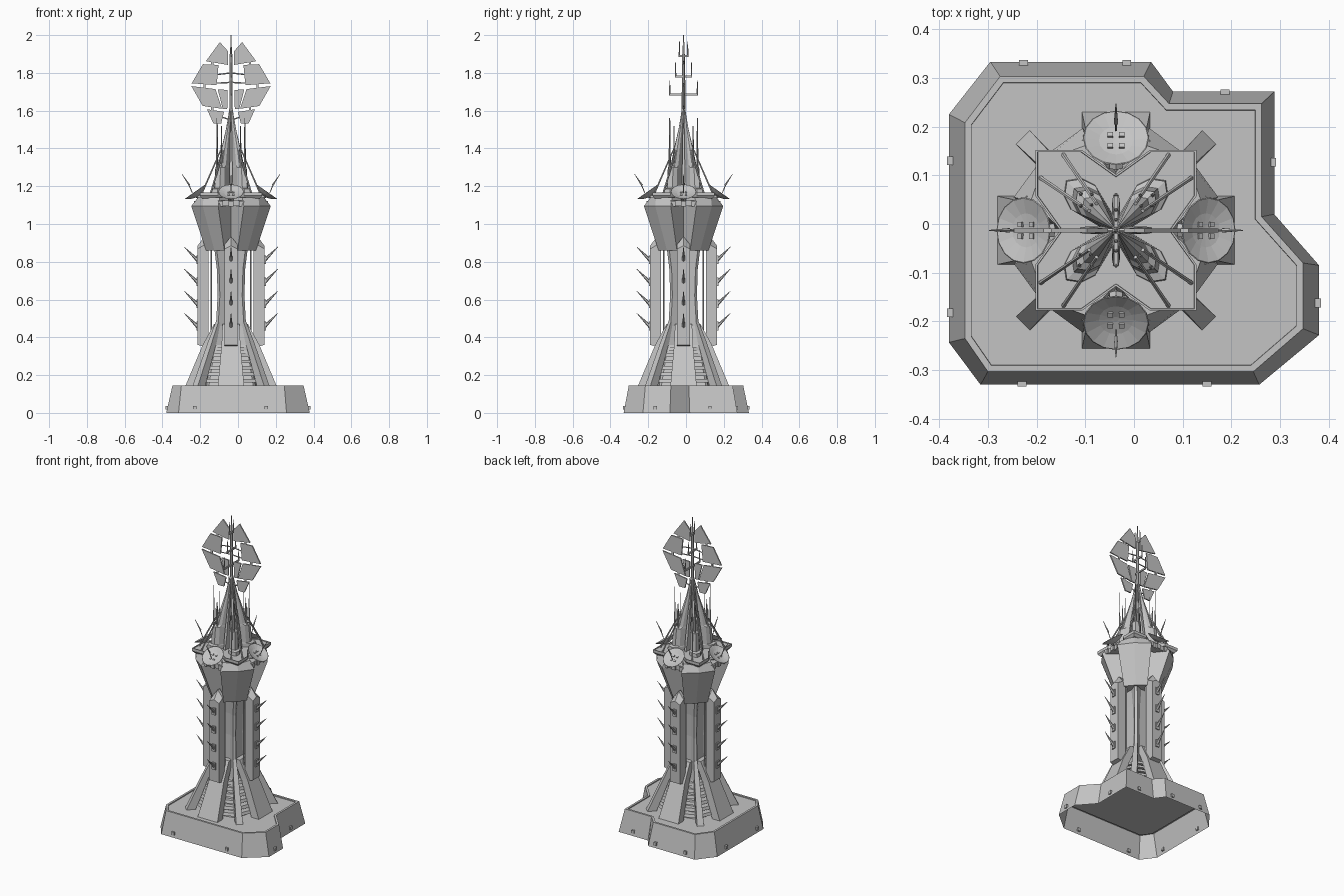
import bpy, bmesh, math
from mathutils import Vector, Matrix

if "Cube" in bpy.data.objects:
    bpy.data.objects.remove(bpy.data.objects["Cube"])

stone = bpy.data.materials.new("grey stone")
stone.use_nodes = True
GREY = (0.55, 0.55, 0.55, 1)
stone.diffuse_color = GREY
stone.node_tree.nodes["Principled BSDF"].inputs["Base Color"].default_value = GREY
AXIS = Vector((-0.037, -0.013, 0))  # tower axis on the plinth


def finish(name, bm, loc=AXIS):
    bmesh.ops.recalc_face_normals(bm, faces=bm.faces)
    mesh = bpy.data.meshes.new(name)
    bm.to_mesh(mesh)
    bm.free()
    mesh.materials.append(stone)
    ob = bpy.data.objects.new(name, mesh)
    ob.location = loc
    bpy.context.collection.objects.link(ob)
    return ob


def four(name, bm, start=0):
    """Repeat a part around the tower axis."""
    src = bpy.data.meshes.new("temp")
    bm.to_mesh(src)
    bm.free()
    out = bmesh.new()
    for k in range(4):
        copy = src.copy()
        copy.transform(Matrix.Rotation(math.radians(start + 90 * k), 4, "Z"))
        out.from_mesh(copy)
        bpy.data.meshes.remove(copy)
    bpy.data.meshes.remove(src)
    return finish(name, out)


def loft(bm, rings, bottom=True):
    """Skin matching closed rings of 3D points and cap the ends."""
    vs = [[bm.verts.new(p) for p in ring] for ring in rings]
    n = len(vs[0])
    for a, b in zip(vs, vs[1:]):
        for i in range(n):
            bm.faces.new((a[i], a[(i + 1) % n], b[(i + 1) % n], b[i]))
    if bottom:
        bm.faces.new(vs[0][::-1])
    return bm.faces.new(vs[-1])


def ring4(quarter, z):
    """Close a quarter outline into a full one by quarter turns."""
    pts = []
    for k in range(4):
        for x, y in quarter:
            for _ in range(k):
                x, y = -y, x
            pts.append((x, y, z))
    return pts


def slab(r0, r1, hw, z):
    return [(r0, -hw, z), (r1, -hw, z), (r1, hw, z), (r0, hw, z)]


def sink(bm, top, width, depth):
    """Leave a flat rim and drop the deck inside it."""
    bm.normal_update()
    for w in (width, .0006):
        bmesh.ops.inset_region(bm, faces=[top], thickness=w, use_even_offset=True)
    bmesh.ops.translate(bm, verts=top.verts, vec=(0, 0, -depth))


def rod(bm, a, b, r0, r1, sides=6):
    a, b = Vector(a), Vector(b)
    d = b - a
    m = Matrix.Translation((a + b) / 2) @ d.to_track_quat("Z", "Y").to_matrix().to_4x4()
    bmesh.ops.create_cone(bm, cap_ends=True, segments=sides, radius1=r0,
                          radius2=r1, depth=d.length, matrix=m)


def box(bm, c, s, turn=0):
    m = Matrix.Translation(c) @ Matrix.Rotation(turn, 4, "Y") @ Matrix.Diagonal((*s, 1))
    bmesh.ops.create_cube(bm, size=1, matrix=m)


# Plinth: hollow below, with sloped walls and a sunken deck
low = [(-.38, .225), (-.295, .333), (.035, .333), (.08, .272), (.288, .272), (.288, .02),
       (.38, -.085), (.38, -.228), (.257, -.33), (-.315, -.33), (-.38, -.243)]
high = [(-.347, .208), (-.275, .303), (.02, .303), (.072, .247), (.262, .247), (.262, .015),
        (.347, -.08), (.347, -.215), (.245, -.303), (-.3, -.303), (-.347, -.235)]
bm = bmesh.new()
sink(bm, loft(bm, [[(x, y, 0) for x, y in low], [(x, y, .145) for x, y in high]], False),
     .013, .006)
finish("plinth", bm, (0, 0, 0))

# Small lamps around the plinth
bm = bmesh.new()
for x, y in [(-.227, .328), (-.015, .328), (.187, .267), (.283, .127), (.375, -.162),
             (.15, -.325), (-.23, -.325), (-.375, -.182), (-.375, .13)]:
    box(bm, (x, y, .027), (.018, .018, .02))
finish("plinth_lamps", bm, (0, 0, 0))

# Central shaft with ribbed corners
bm = bmesh.new()
loft(bm, [ring4([(ra, -.03), (ra, .03), (c, c - .012), (c - .012, c)], z) for z, ra, c in
          [(.139, .15, .13), (.36, .075, .095), (.46, .06, .08), (.62, .055, .071),
           (.76, .06, .075), (.9, .075, .092)]])
finish("shaft", bm)

# Sloping feet on the sides and diagonals
bm = bmesh.new()
loft(bm, [slab(.19, .243, .07, .139), slab(.1, .15, .05, .36), slab(.05, .09, .045, .47)])
four("side_feet", bm)
bm = bmesh.new()
loft(bm, [slab(.215, .27, .02, .139), slab(.12, .155, .015, .38), slab(.09, .105, .01, .48)])
four("corner_feet", bm, 45)

# Slats between the feet
bm = bmesh.new()
for i in range(6):
    z = .17 + .034 * i
    r = .222 - .44 * (z - .145)
    rod(bm, (0, 0, z - .009), (0, 0, z + .009), r, r - .006, 8)
finish("foot_slats", bm)

# Outer pillars with pointed sloping heads, spikes and tie rods
bm = bmesh.new()
loft(bm, [[(r, -.035, foot), (r, .035, foot), (r, .035, side), (r, 0, peak), (r, -.035, side)]
          for r, foot, side, peak in [(.12, .35, .89, .935), (.14, .35, .89, .935),
                                      (.177, .36, .868, .885)]])
four("pillars", bm)
bm = bmesh.new()
for i in range(4):
    z = .45 + .117 * i
    rod(bm, (.17, 0, z), (.248, 0, z + .078), .011, .001)
    box(bm, (.178, 0, z + .01), (.012, .024, .045))
four("pillar_spikes", bm)
bm = bmesh.new()
for y in (-.025, .025):
    rod(bm, (.105, y, .36), (.105, y, .89), .005, .005)
four("tie_rods", bm)

# Flared capital with a deep notch in each side
bm = bmesh.new()
loft(bm, [ring4([(.085, 0), (.132, .035), (.088, .088), (.035, .132)], .86),
          ring4([(.12, 0), (.21, .068), (.15, .15), (.068, .21)], 1.095),
          ring4([(.11, 0), (.175, .06), (.145, .145), (.06, .175)], 1.14)])
finish("capital", bm)
bm = bmesh.new()
box(bm, (.16, 0, 1.11), (.05, .14, .03))
for y in (-.055, 0, .055):
    box(bm, (.185, y, 1.108), (.02, .025, .03))
four("dish_brackets", bm)

# Notched platform
bm = bmesh.new()
star = [(.115, 0), (.165, .07), (.165, .165), (.07, .165)]
inner = [(x * .93, y * .93) for x, y in star]
sink(bm, loft(bm, [ring4(inner, 1.135), ring4(star, 1.15), ring4(star, 1.168)]), .004, .005)
finish("platform", bm)

# Tilted dishes with feed rods
TILT = math.radians(35)
place = Matrix.Translation((.188, 0, 1.168)) @ Matrix.Rotation(TILT, 4, "Y")
bm = bmesh.new()
spec = [(.008, -.026), (.04, -.015), (.068, .003), (.066, .004), (.035, -.006), (.006, -.01)]
loft(bm, [[place @ Vector((r * math.cos(t), r * math.sin(t), z))
           for t in [math.tau * k / 16 for k in range(16)]] for r, z in spec])
for x in (-.014, .014):
    for y in (-.012, .012):
        box(bm, place @ Vector((x, y, -.007)), (.01, .011, .008), TILT)
rod(bm, (.205, 0, 1.165), (.222, 0, 1.205), .002, .003)
rod(bm, (.22, 0, 1.205), (.26, 0, 1.265), .005, .001)
rod(bm, (.13, 0, 1.13), (.18, 0, 1.15), .016, .012)
four("dishes", bm)

# Spire with four stepped corner lobes
bm = bmesh.new()
lobe = [(.018, 0), (.078, .036), (.09, .06), (.086, .086), (.06, .09), (.036, .078)]
loft(bm, [ring4([(x * s, y * s) for x, y in lobe], z) for z, s in
          [(1.15, 1.2), (1.185, 1.17), (1.19, 1), (1.3, .92), (1.31, .76),
           (1.4, .56), (1.5, .3), (1.61, .09)]])
finish("spire", bm)

# Slim fins in the spire's side grooves
bm = bmesh.new()
loft(bm, [slab(0, .075, .005, 1.15), slab(0, .06, .008, 1.25),
          slab(0, .035, .005, 1.42), slab(0, .008, .002, 1.62)])
four("spire_fins", bm)

# Stays from the platform to the spire
bm = bmesh.new()
for p, q in [((.155, .108), (.055, .04)), ((.108, .155), (.04, .055))]:
    rod(bm, (*p, 1.16), (*q, 1.39), .005, .004)
four("stays", bm)

# Corner antennas
bm = bmesh.new()
for x, y, top in [(.05, .072, 1.46), (.075, .072, 1.56), (.052, .05, 1.52), (.074, .05, 1.44)]:
    rod(bm, (x, y, 1.27), (x, y, 1.4), .005, .004)
    rod(bm, (x, y, 1.39), (x, y, top), .003, .0015)
four("antennas", bm)

# Mast with cross bars
bm = bmesh.new()
rod(bm, (0, 0, 1.5), (0, 0, 1.9), .011, .008)
rod(bm, (0, 0, 1.9), (0, 0, 2), .006, .002)
for z, half in [(1.685, .073), (1.78, .042), (1.89, .022)]:
    box(bm, (0, 0, z), (.008, half * 2, .01))
    for s in (-1, 1):
        rod(bm, (0, s * half, z - .005), (0, s * half, z + .075), .004, .002)
finish("mast", bm)

# Flat sail panels, mirrored across the mast
bm = bmesh.new()
panels = [[(.059, 1.963), (.133, 1.862), (.016, 1.842), (.016, 1.915)],
          [(.066, 1.842), (.149, 1.846), (.208, 1.745), (.076, 1.735)],
          [(.21, 1.73), (.082, 1.714), (.048, 1.61), (.15, 1.625)],
          [(.127, 1.607), (.037, 1.594), (.052, 1.532), (.093, 1.532)],
          [(.018, 1.71), (.07, 1.712), (.044, 1.61), (.02, 1.61)]]
for s in (-1, 1):
    for panel in panels:
        loft(bm, [[(s * x, y, z) for x, z in panel] for y in (-.004, .004)])
    for z0, x, z in [(1.8, .08, 1.79), (1.75, .09, 1.745), (1.55, .06, 1.57)]:
        rod(bm, (0, 0, z0), (s * x, 0, z), .004, .003)
    for x, z in [(.1, 1.85), (.14, 1.735), (.1, 1.612)]:
        box(bm, (s * x, 0, z), (.012, .006, .04))
finish("sails", bm)
